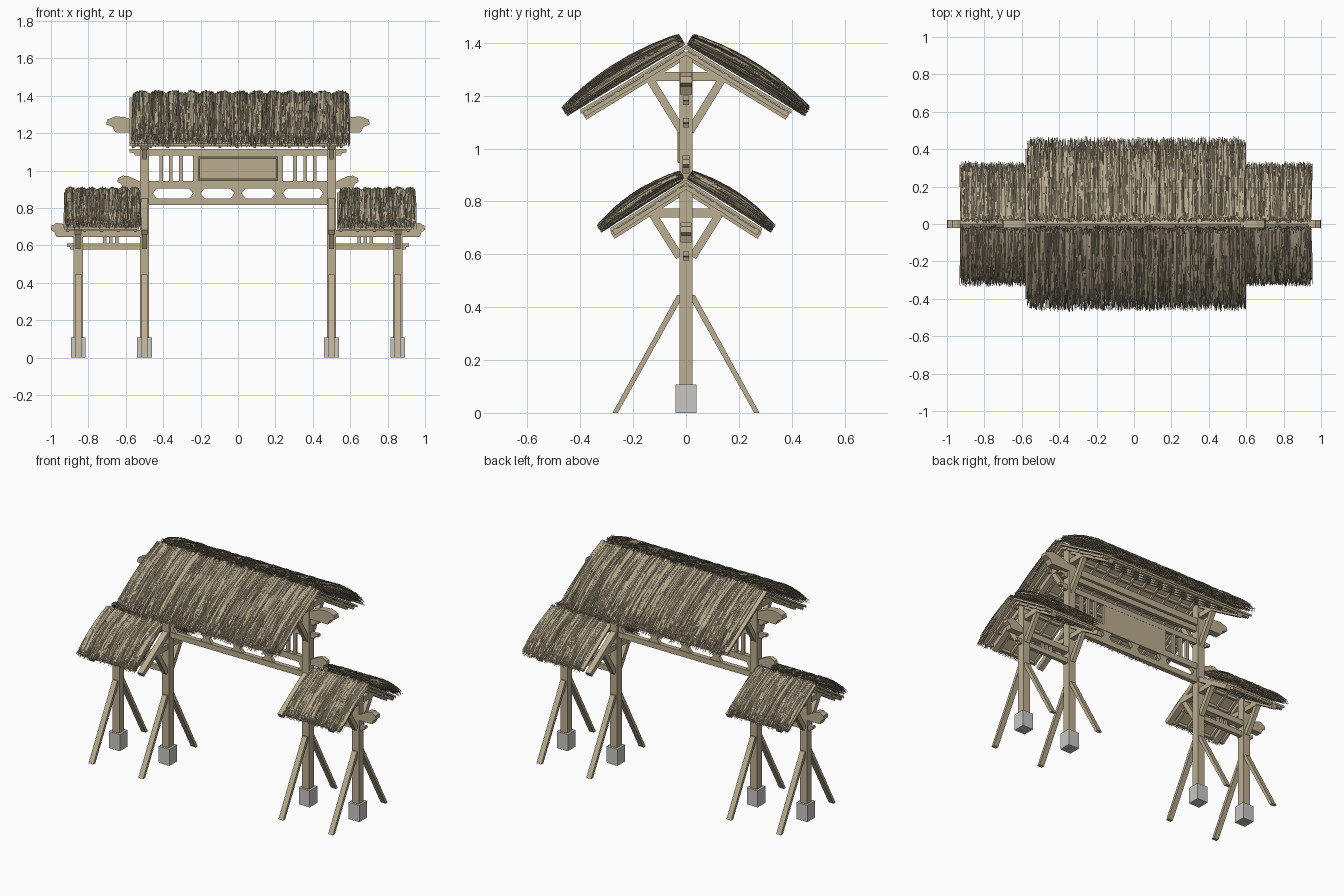
import bpy, bmesh, math, random
from mathutils import Vector

random.seed(4)
cube = bpy.data.objects.get("Cube")
if cube:
    bpy.data.objects.remove(cube, do_unlink=True)


def material(name, rgb):
    m = bpy.data.materials.new(name)
    m.use_nodes = True
    col = (*rgb, 1)
    m.diffuse_color = col
    m.node_tree.nodes["Principled BSDF"].inputs["Base Color"].default_value = col
    return m


wood = material("weathered_wood", (0.50, 0.42, 0.28))
straw = material("straw", (0.47, 0.40, 0.27))
stone = material("pale_stone", (0.58, 0.57, 0.55))
trim = material("dark_trim", (0.20, 0.17, 0.11))


def finish(name, bm, mat):
    me = bpy.data.meshes.new(name)
    bm.to_mesh(me)
    bm.free()
    me.materials.append(mat)
    ob = bpy.data.objects.new(name, me)
    bpy.context.collection.objects.link(ob)
    return ob


def prism(name, pts, axis, lo, hi, mat=wood):
    """Extrude a profile: axis x takes (y, z) points, axis y takes (x, z)."""
    bm = bmesh.new()

    def place(p, d):
        return (d, p[0], p[1]) if axis == "x" else (p[0], d, p[1])
    a = [bm.verts.new(place(p, lo)) for p in pts]
    b = [bm.verts.new(place(p, hi)) for p in pts]
    bm.faces.new(a)
    bm.faces.new(b)
    for i in range(len(a)):
        j = (i + 1) % len(a)
        bm.faces.new((a[i], a[j], b[j], b[i]))
    bmesh.ops.recalc_face_normals(bm, faces=bm.faces)
    return finish(name, bm, mat)


def block(name, x0, x1, z0, z1, depth, mat=wood, y=0):
    return prism(name, [(x0, z0), (x1, z0), (x1, z1), (x0, z1)],
                 "y", y - depth / 2, y + depth / 2, mat)


def bar(name, a, b, thick, x, width):
    """Timber lying in the y-z plane, running from a to b."""
    a, b = Vector(a), Vector(b)
    d = (b - a).normalized()
    n = Vector((-d.y, d.x)) * thick / 2
    return prism(name, [a - n, b - n, b + n, a + n], "x", x - width / 2, x + width / 2)


def cloud_end(name, side, x, z, length, height, depth):
    """Carved beam end that swells into a rounded tip."""
    shape = [(0, 0), (0.76, 0), (0.84, 0.35), (1, 0.5), (0.97, 0.8),
             (0.75, 1), (0.52, 0.95), (0, 0.5)]
    prism(name, [(side * (x + length * u), z + height * v) for u, v in shape],
          "y", -depth / 2, depth / 2)


def stepped_end(name, side, x, z0, z1, length, depth):
    h = z1 - z0
    prism(name, [(side * x, z0), (side * (x + length * 0.5), z0),
                 (side * (x + length * 0.6), z0 + h * 0.4),
                 (side * (x + length), z0 + h * 0.5),
                 (side * (x + length), z1), (side * x, z1)],
          "y", -depth / 2, depth / 2)


def thatch(name, x0, x1, side, ridge, slope, reach, thick, clumps, per_clump):
    """Curved straw blades in overlapping bundles down one slope."""
    bm = bmesh.new()
    norm = Vector((0, side * slope, 1)).normalized()
    pitch = (x1 - x0) / clumps
    steps = 5
    for c in range(clumps):
        for k in range(per_clump):
            u = random.random()
            x = x0 + (c + u) * pitch
            lift = thick * (0.12 + 0.88 * random.random() ** 0.6) * (0.65 + 0.35 * math.sin(math.pi * u))
            start = random.choice((0.0, 0.0, 0.02, 0.3, 0.5)) * reach + random.random() * 0.03
            end = reach * random.uniform(0.93, 1.12)
            if start > 0.2 * reach:
                end = min(end, start + reach * random.uniform(0.45, 0.8))
            lean = random.uniform(-0.014, 0.014)
            roll = random.uniform(-1.0, 1.0)
            w = 0.0035
            half = Vector((math.cos(roll), 0, 0)) * w + norm * math.sin(roll) * w
            prev = None
            for s in range(steps + 1):
                t = s / steps
                y = start + (end - start) * t
                f = y / reach
                h = lift * (0.62 + 1.35 * f - 1.25 * f * f)
                p = Vector((x + lean * t, side * y, ridge - slope * y)) + norm * h
                p.x = min(max(p.x, x0 - 0.008), x1 + 0.008)
                taper = 1 - 0.7 * t * t
                cur = (bm.verts.new(p - half * taper), bm.verts.new(p + half * taper))
                if prev:
                    bm.faces.new((prev[0], prev[1], cur[1], cur[0]))
                prev = cur
    finish(name, bm, straw)


def roof(name, x0, x1, ridge, slope, reach, thick, clumps, per_clump, shift):
    """Boarded gable roof with rafters, purlins and thatch."""
    t = 0.014
    low = ridge - slope * reach
    prism(name + "_boards", [(-reach, low), (0, ridge), (reach, low), (reach, low - t),
                             (0, ridge - t), (-reach, low - t)], "x", x0, x1)
    for s, tag in ((-1, "front"), (1, "back")):
        for i in range(4):
            y = reach * (0.1 + 0.28 * i)
            z = ridge - slope * y - t - 0.008
            block(f"{name}_{tag}_purlin", x0 + 0.01, x1 - 0.01, z - 0.01, z + 0.008, 0.018, wood, s * y)
        count = round((x1 - x0) / 0.1)
        for i in range(count + 1):
            x = x0 + 0.02 + (x1 - x0 - 0.04) * i / count
            bar(f"{name}_{tag}_rafter", (0, ridge - 0.028), (s * reach * 0.96, ridge - 0.028 - slope * reach * 0.96),
                0.016, x, 0.014)
        thatch(f"{name}_{tag}_thatch", x0 + shift, x1 + shift, s, ridge, slope, reach,
               thick, clumps, per_clump)


def truss(name, x, ridge, slope, reach, tie_z, tie_half, strut_top, strut_foot):
    """Principal rafters, tie beam and knee struts on a post."""
    block(name + "_tie", x - 0.018, x + 0.018, tie_z - 0.017, tie_z + 0.017, 2 * tie_half)
    for s in (-1, 1):
        bar(name + "_principal", (0, ridge - 0.033), (s * reach, ridge - 0.033 - slope * reach), 0.03, x, 0.036)
        bar(name + "_strut", (s * strut_top[0], strut_top[1]), (s * strut_foot[0], strut_foot[1]), 0.03, x, 0.028)


# Roofs
MAIN = (1.39, 0.61)
SIDE = (0.882, 0.64)
roof("main_roof", -0.58, 0.572, *MAIN, 0.4, 0.082, 13, 270, 0.018)
roof("right_roof", -0.93, -0.53, *SIDE, 0.285, 0.066, 7, 180, 0.006)
roof("left_roof", 0.53, 0.93, *SIDE, 0.285, 0.066, 7, 180, 0.015)

for s, tag in ((1, "left"), (-1, "right")):
    # Posts, stone feet and raking braces
    for x, top, part in ((0.5, 1.36, "main"), (0.855, 0.85, "side")):
        px = s * x
        block(f"{tag}_{part}_post", px - 0.025, px + 0.025, 0, top, 0.05)
        block(f"{tag}_{part}_stone_foot", px - 0.039, px + 0.039, 0, 0.107, 0.078, stone)
        for d in (-1, 1):
            prism(f"{tag}_{part}_brace",
                  [(d * 0.278, 0), (d * 0.258, 0), (d * 0.023, 0.42), (d * 0.023, 0.445), (d * 0.034, 0.445)],
                  "x", px - 0.017, px + 0.017)
    # Trusses
    truss(f"{tag}_main_truss", s * 0.5, *MAIN, 0.385, 1.272, 0.155, (0.135, 1.26), (0.015, 1.065))
    for x in (0.5, 0.855):
        truss(f"{tag}_side_truss", s * x, *SIDE, 0.278, 0.757, 0.133, (0.125, 0.75), (0.025, 0.59))
    # Carved beam ends
    cloud_end(f"{tag}_ridge_beam_end", s, 0.5, 1.205, 0.205, 0.085, 0.045)
    cloud_end(f"{tag}_middle_beam_end", s, 0.52, 0.905, 0.125, 0.068, 0.026)
    cloud_end(f"{tag}_side_beam_end", s, 0.88, 0.645, 0.12, 0.075, 0.042)
    stepped_end(f"{tag}_lintel_end", s, 0.52, 1.08, 1.115, 0.06, 0.022)
    stepped_end(f"{tag}_upper_rail_end", s, 0.52, 1.165, 1.2, 0.06, 0.022)
    stepped_end(f"{tag}_side_rail_end", s, 0.875, 0.577, 0.61, 0.04, 0.024)
    # Side bay beams and spindles
    block(f"{tag}_side_beam", *sorted((s * 0.52, s * 0.89)), 0.645, 0.683, 0.04)
    block(f"{tag}_side_rail", *sorted((s * 0.52, s * 0.89)), 0.577, 0.61, 0.024)
    for x in (0.648, 0.68, 0.712):
        block(f"{tag}_side_spindle", s * x - 0.009, s * x + 0.009, 0.605, 0.65, 0.016)
    # Lattice slats beside the board
    for x in (0.305, 0.36, 0.41):
        block(f"{tag}_slat", s * x - 0.01, s * x + 0.01, 0.94, 1.09, 0.018)
    # Half brackets against the posts
    prism(f"{tag}_half_bracket", [(s * 0.48, 0.845), (s * 0.43, 0.845), (s * 0.455, 0.878),
                                  (s * 0.43, 0.912), (s * 0.48, 0.912)], "y", -0.011, 0.011)

# Main bay beams
for name, z0, z1, depth in (("ridge_beam", 1.205, 1.248, 0.045), ("upper_rail", 1.165, 1.2, 0.022),
                            ("lintel", 1.08, 1.115, 0.022), ("middle_beam", 0.905, 0.945, 0.03),
                            ("lower_beam", 0.815, 0.85, 0.03)):
    block(name, -0.52, 0.52, z0, z1, depth)

# Hourglass brackets between the lower beams
for x in (-0.22, 0, 0.22):
    prism("hourglass_bracket", [(x - 0.045, 0.845), (x + 0.045, 0.845), (x + 0.02, 0.878), (x + 0.045, 0.912),
                                (x - 0.045, 0.912), (x - 0.02, 0.878)], "y", -0.011, 0.011)

# Blank name board with a raised frame
block("board_backing", -0.24, 0.24, 0.94, 1.09, 0.02)
block("board_panel", -0.2, 0.2, 0.955, 1.065, 0.008, wood, -0.014)
for z in (0.951, 1.069):
    block("board_frame_rail", -0.214, 0.214, z - 0.006, z + 0.006, 0.018, wood, -0.019)
    block("board_frame_rail_lip", -0.208, 0.208, z - 0.003, z + 0.003, 0.006, trim, -0.029)
for x in (-0.208, 0.208):
    block("board_frame_stile", x - 0.006, x + 0.006, 0.945, 1.075, 0.018, wood, -0.019)
    block("board_frame_stile_lip", x - 0.003, x + 0.003, 0.951, 1.069, 0.006, trim, -0.029)
